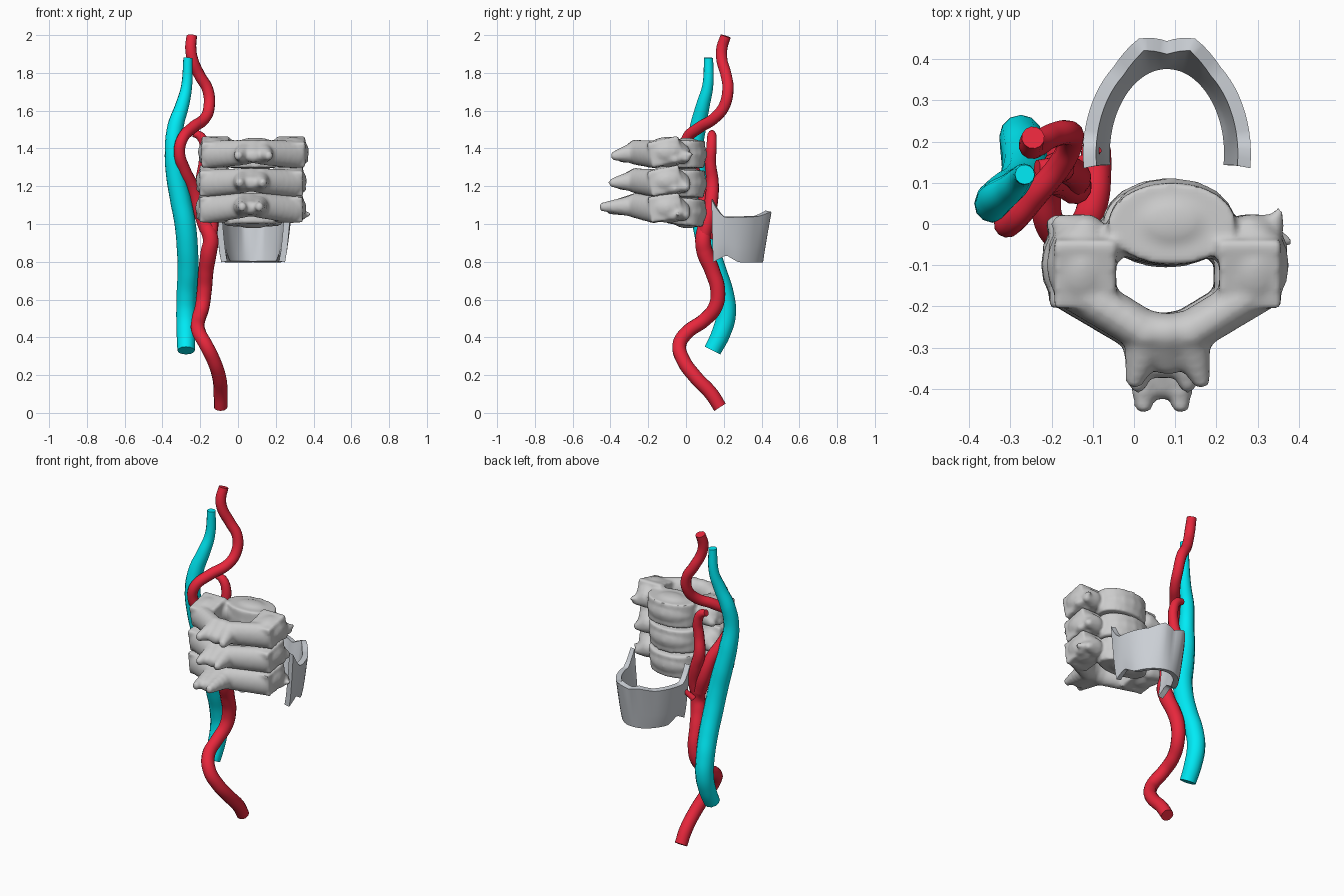
import bpy, bmesh
from math import sin, cos, radians
from mathutils import Vector, Matrix

if "Cube" in bpy.data.objects:
    bpy.data.objects.remove(bpy.data.objects["Cube"])


def material(name, col):
    m = bpy.data.materials.new(name)
    m.diffuse_color = (*col, 1)
    m.use_nodes = True
    m.node_tree.nodes["Principled BSDF"].inputs["Base Color"].default_value = m.diffuse_color
    return m


def finish(o, mat=None):
    bpy.ops.object.select_all(action='DESELECT')
    o.select_set(True)
    bpy.context.view_layer.objects.active = o
    bpy.ops.object.convert(target='MESH')
    bpy.ops.object.shade_smooth_by_angle(angle=radians(50))
    if mat:
        o.data.materials.clear()
        o.data.materials.append(mat)


def add_mesh(name, bm):
    bmesh.ops.recalc_face_normals(bm, faces=bm.faces)
    me = bpy.data.meshes.new(name)
    bm.to_mesh(me)
    bm.free()
    o = bpy.data.objects.new(name, me)
    bpy.context.collection.objects.link(o)
    return o


# Smooth tube through points of (x, y, z, radius)
def vessel(name, pts, mat):
    c = bpy.data.curves.new(name, 'CURVE')
    c.dimensions = '3D'
    c.bevel_depth = 1
    c.bevel_resolution = 4
    c.resolution_u = 8
    c.use_fill_caps = True
    s = c.splines.new('BEZIER')
    s.bezier_points.add(len(pts) - 1)
    for b, p in zip(s.bezier_points, pts):
        b.co = p[:3]
        b.radius = p[3]
        b.handle_left_type = b.handle_right_type = 'AUTO'
    o = bpy.data.objects.new(name, c)
    bpy.context.collection.objects.link(o)
    finish(o, mat)


def ball(bm, loc, size):
    bmesh.ops.create_uvsphere(bm, u_segments=16, v_segments=10, radius=1,
                              matrix=Matrix.Translation(loc) @ Matrix.Diagonal((*size, 1)))


def block(bm, loc, half, tilt=0):
    bmesh.ops.create_cube(bm, size=2, matrix=Matrix.Translation(loc)
                          @ Matrix.Rotation(radians(tilt), 4, 'X') @ Matrix.Diagonal((*half, 1)))


# Row of overlapping ellipsoids making a tapering strut
def strut(bm, a, b, sa, sb, n=7):
    a, b, sa, sb = map(Vector, (a, b, sa, sb))
    for i in range(n):
        t = i / (n - 1)
        ball(bm, a.lerp(b, t), sa.lerp(sb, t))


red = material("artery_red", (0.8, 0.02, 0.045))
cyan = material("vein_cyan", (0.0, 0.83, 0.92))
gristle = material("cartilage_grey", (0.6, 0.63, 0.67))

# Vein
vessel("vein", [
    (-.275, .14, .33, .046), (-.275, .185, .42, .05), (-.275, .212, .52, .052),
    (-.272, .2, .63, .053), (-.265, .16, .75, .055), (-.268, .12, .87, .056),
    (-.28, .09, 1.0, .056), (-.305, .075, 1.13, .055), (-.33, .06, 1.26, .051),
    (-.343, .048, 1.4, .044), (-.33, .065, 1.52, .043), (-.295, .09, 1.63, .036),
    (-.272, .115, 1.73, .029), (-.265, .12, 1.88, .024)], cyan)

# Common artery continuing into its two branches
vessel("common_artery", [
    (-.092, .18, .03, .036), (-.092, .135, .1, .037), (-.1, .05, .19, .037),
    (-.13, -.015, .28, .037), (-.17, -.035, .36, .037), (-.208, .01, .43, .037),
    (-.21, .095, .49, .037), (-.19, .155, .56, .039), (-.178, .168, .65, .04),
    (-.17, .14, .75, .041), (-.155, .1, .85, .044), (-.145, .09, .92, .042),
    (-.175, .105, 1.0, .039)], red)
vessel("outer_branch", [
    (-.15, .09, .91, .035), (-.14, .115, 1.02, .036), (-.165, .135, 1.13, .036),
    (-.19, .14, 1.22, .034), (-.18, .13, 1.32, .03), (-.175, .135, 1.41, .028),
    (-.2, .137, 1.465, .025), (-.235, .137, 1.48, .019)], red)
vessel("inner_branch", [
    (-.165, .1, .97, .04), (-.2, .11, 1.07, .04), (-.235, .09, 1.18, .037),
    (-.285, .035, 1.29, .033), (-.31, .0, 1.38, .03), (-.295, .005, 1.45, .03),
    (-.24, .07, 1.51, .031), (-.175, .15, 1.56, .03), (-.153, .2, 1.62, .03),
    (-.16, .222, 1.71, .03), (-.205, .212, 1.79, .03), (-.24, .19, 1.87, .03),
    (-.25, .19, 1.93, .03), (-.245, .21, 1.995, .028)], red)
vessel("side_twig", [(-.15, .14, .93, .018), (-.11, .16, .97, .014), (-.085, .18, 1.0, .008)], red)


# One neck vertebra: body, side masses, arch and forked spine
def vertebra(name, cx, cz, tilt, spine_y, fork, drop, horn):
    bm = bmesh.new()
    ball(bm, (0.01, .005, -.01), (.155, .108, .088))
    bmesh.ops.create_cone(bm, segments=24, radius1=1, radius2=1, depth=2, cap_ends=True,
                          matrix=Matrix.Translation((.01, .0, -.01)) @ Matrix.Diagonal((.155, .1, .072, 1)))
    strut(bm, (-.2, -.045, 0), (.2, -.045, 0), (.05, .045, .055), (.05, .045, .055))
    for s in (-1, 1):
        block(bm, (s * .2, -.11, 0), (.075, .085, .068), 14)
        ball(bm, (s * .21, -.1, 0), (.085, .11, .08))
        strut(bm, (s * .2, -.02, -.01), (s * .26, -.0, -.03), (.05, .045, .055), (.024, .024, .024))
        strut(bm, (s * .22, -.08, -.03), (s * .27, -.06, -.04), (.045, .05, .045), (.022, .035, .022))
        strut(bm, (s * .215, -.165, -.015), (s * .05, -.265, -.005), (.06, .052, .075), (.06, .05, .068))
        strut(bm, (s * .04, -.26, -.005), (s * fork, spine_y, drop), (.065, .05, .064), (.024, .025, .026))
    strut(bm, (.25, -.02, -.02), horn, (.03, .03, .03), (.011, .011, .011))
    strut(bm, (0, -.265, 0), (0, spine_y + .04, drop), (.07, .05, .064), (.05, .03, .036))
    bm.transform(Matrix.Translation((cx, 0, cz)) @ Matrix.Rotation(radians(tilt), 4, 'X'))
    o = add_mesh(name, bm)
    r = o.modifiers.new("merge", 'REMESH')
    r.mode = 'VOXEL'
    r.voxel_size = .01
    sm = o.modifiers.new("soften", 'SMOOTH')
    sm.factor = .5
    sm.iterations = 5
    finish(o)


vertebra("upper_vertebra", .082, 1.38, -1, -.375, .08, -.025, (.27, .03, -.01))
vertebra("middle_vertebra", .07, 1.225, -2, -.385, .06, -.02, (.27, .0, -.03))
vertebra("lower_vertebra", .068, 1.075, -6, -.435, .045, -.03, (.31, -.04, -.03))

# Throat cartilage: leaning U-shaped wall with horns at its two rear edges
bm = bmesh.new()
rows, cols, grid = 6, 40, []
for i in range(cols + 1):
    u = 2 * i / cols - 1
    a = radians(97 * u)
    k = abs(u)
    horn = max(0, (k - .84) / .16)
    notch = max(0, 1 - abs(k - .2) / .2)
    top = 1.045 + .025 * notch - .01 * k + .095 * horn ** 1.5
    low = .8 + .04 * max(0, 1 - abs(k - .82) / .18)
    col = []
    for j in range(rows + 1):
        t = j / rows
        f = .82 + .18 * t ** .7
        x = .08 + .188 * f * sin(a)
        y = .17 + (.222 + .036 * t) * cos(a) + .022 * notch * t
        col.append(bm.verts.new((x, y, low + (top - low) * t)))
    grid.append(col)
for i in range(cols):
    for j in range(rows):
        bm.faces.new((grid[i][j], grid[i + 1][j], grid[i + 1][j + 1], grid[i][j + 1]))
shield = add_mesh("throat_cartilage", bm)
sol = shield.modifiers.new("wall", 'SOLIDIFY')
sol.thickness = .032
sol.offset = 0
finish(shield, gristle)
